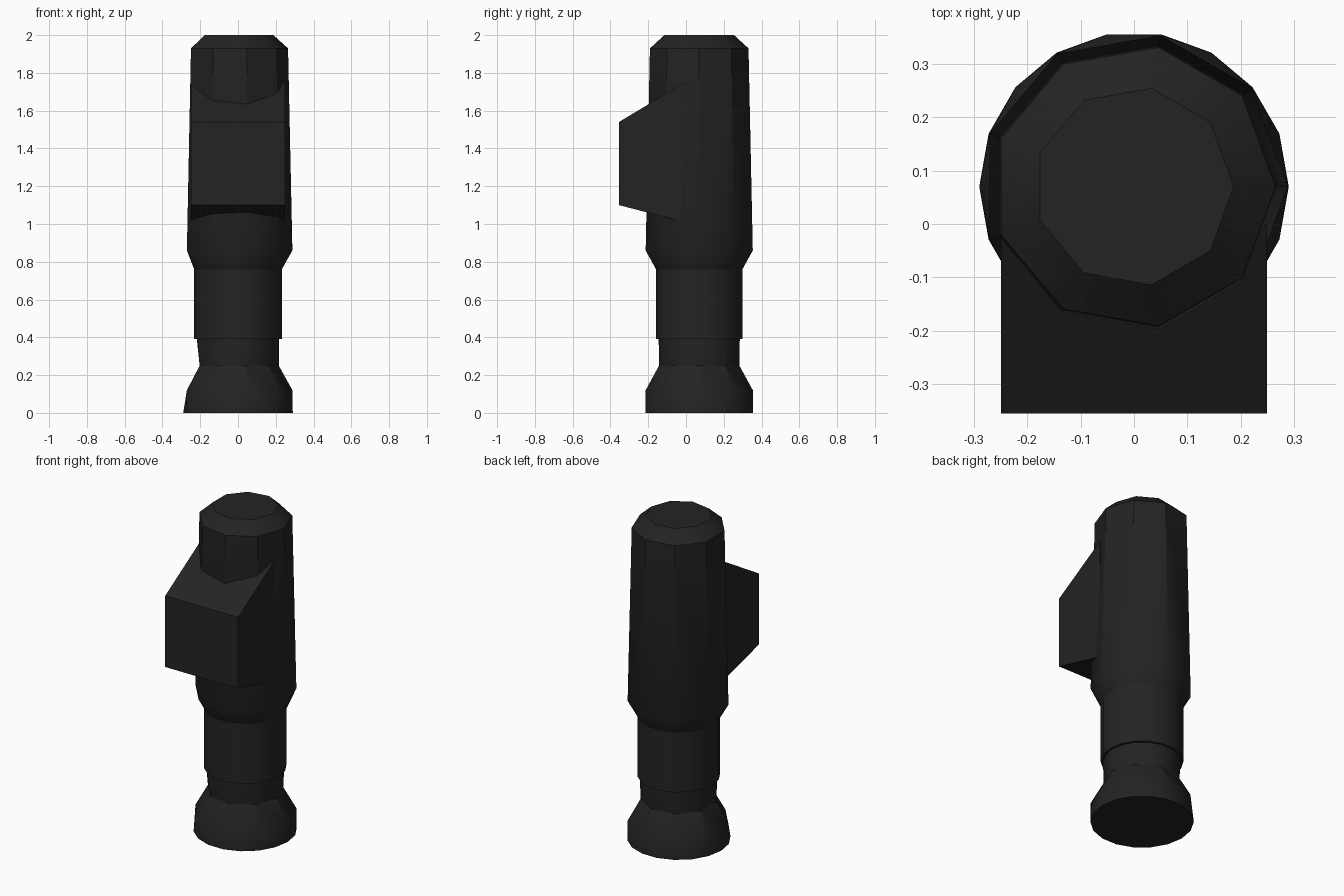
import bpy, bmesh
from math import cos, sin, pi, radians

if "Cube" in bpy.data.objects:
    bpy.data.objects.remove(bpy.data.objects["Cube"])

AXIS_Y = 0.07

# Single dark material
black = bpy.data.materials.new("soft_black")
black.use_nodes = True
colour = (0.017, 0.017, 0.017, 1)
black.diffuse_color = colour
black.node_tree.nodes["Principled BSDF"].inputs["Base Color"].default_value = colour


def finish(name, bm):
    bmesh.ops.dissolve_limit(bm, angle_limit=radians(0.5), verts=bm.verts, edges=bm.edges)
    bmesh.ops.recalc_face_normals(bm, faces=bm.faces)
    mesh = bpy.data.meshes.new(name)
    bm.to_mesh(mesh)
    bm.free()
    mesh.materials.append(black)
    obj = bpy.data.objects.new(name, mesh)
    bpy.context.collection.objects.link(obj)
    bpy.ops.object.select_all(action="DESELECT")
    obj.select_set(True)
    bpy.context.view_layer.objects.active = obj
    bpy.ops.object.shade_smooth_by_angle(angle=radians(30))
    return obj


def turned(name, rings):
    """Convex turned part from rings of (sides, radius, height)."""
    bm = bmesh.new()
    for sides, r, z in rings:
        for i in range(sides):
            a = 2 * pi * i / sides
            bm.verts.new((r * cos(a), AXIS_Y + r * sin(a), z))
    bmesh.ops.convex_hull(bm, input=bm.verts)
    return finish(name, bm)


# Turned grip, from the foot up
turned("pommel", [(18, 0.29, 0), (9, 0.288, 0.12), (9, 0.216, 0.25)])
turned("neck", [(9, 0.216, 0.25), (18, 0.218, 0.39)])
turned("collar", [(18, 0.232, 0.39), (18, 0.232, 0.76)])
turned("body", [(18, 0.232, 0.76), (9, 0.288, 0.86), (9, 0.265, 1.93), (9, 0.187, 2)])

# Block on the front, its side profile widened across x
profile = [(-0.355, 1.1), (-0.355, 1.54), (0, 1.753), (0, 1.008)]
bm = bmesh.new()
face = bm.faces.new([bm.verts.new((-0.249, y, z)) for y, z in profile])
side = bmesh.ops.extrude_face_region(bm, geom=[face])["geom"]
bmesh.ops.translate(bm, vec=(0.498, 0, 0),
                    verts=[v for v in side if isinstance(v, bmesh.types.BMVert)])
# Keep the starting side as the closing cap
if len(bm.faces) < 6:
    bm.faces.new([v for v in bm.verts if v.co.x < 0])
finish("front_block", bm)
